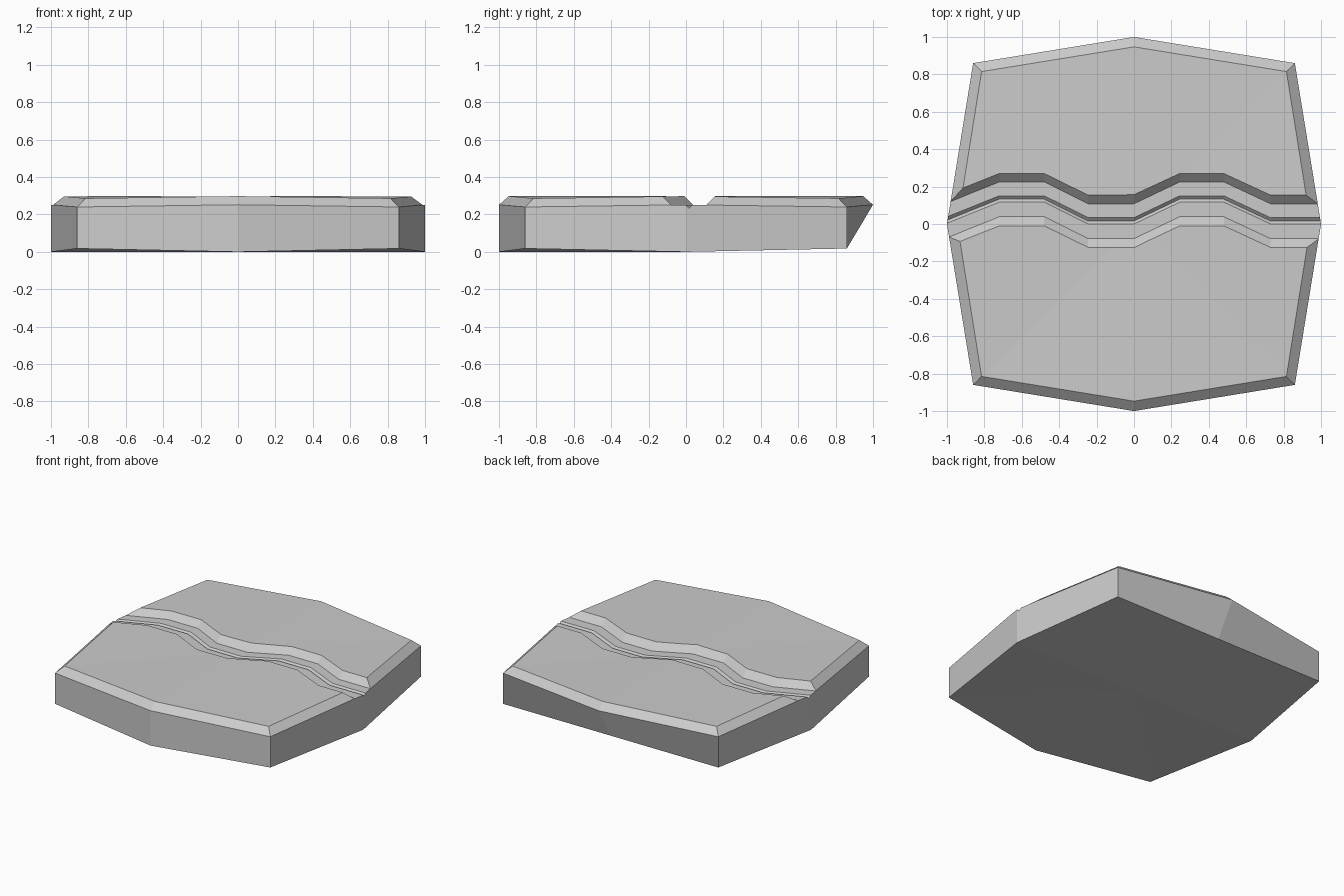
import bpy, bmesh

if "Cube" in bpy.data.objects:
    bpy.data.objects.remove(bpy.data.objects["Cube"])


def finish(bm, name):
    bmesh.ops.recalc_face_normals(bm, faces=bm.faces[:])
    mesh = bpy.data.meshes.new(name)
    bm.to_mesh(mesh)
    bm.free()
    obj = bpy.data.objects.new(name, mesh)
    bpy.context.collection.objects.link(obj)
    return obj


def bridge(bm, a, b, closed=True):
    n = len(a)
    for i in range(n if closed else n - 1):
        j = (i + 1) % n
        bm.faces.new((a[i], a[j], b[j], b[i]))


# Stone tile: eight-sided slab with a chamfered, slightly domed top
def ring(bm, mid, side, corner, z_mid, z_corner, back=None):
    back = back or (0, mid, z_mid)
    pts = [back, (corner, corner, z_corner), (side, 0, z_mid), (corner, -corner, z_corner),
           (0, -mid, z_mid), (-corner, -corner, z_corner), (-side, 0, z_mid), (-corner, corner, z_corner)]
    return [bm.verts.new(p) for p in pts]


bm = bmesh.new()
bottom = ring(bm, 1, 1, 0.86, 0, 0.018, back=(0, 0.86, 0.018))
rim = ring(bm, 1, 1, 0.86, 0.252, 0.24)
top = ring(bm, 0.947, 0.945, 0.815, 0.298, 0.286)
bridge(bm, bottom, rim)
bridge(bm, rim, top)
for loop, z in ((bottom, 0), (top, 0.298)):
    hub = bm.verts.new((0, 0, z))
    for i in range(8):
        bm.faces.new((loop[i], loop[(i + 1) % 8], hub))
tile = finish(bm, "stone_tile")

# Winding channel cutter: one cross-section swept along a zigzag path
section = [(-0.18, 0.35), (-0.078, 0.25), (0.0, 0.25), (0.016, 0.234),
           (0.034, 0.25), (0.108, 0.25), (0.21, 0.35)]
path = [(-1.06, -0.02), (-0.72, 0.117), (-0.48, 0.117), (-0.245, 0), (0, 0),
        (0.245, 0.117), (0.48, 0.117), (0.73, 0), (1.06, 0)]
bm = bmesh.new()
rows = [[bm.verts.new((x, y + dy, z)) for y, z in section] for x, dy in path]
for a, b in zip(rows, rows[1:]):
    bridge(bm, a, b)
bm.faces.new(rows[0])
bm.faces.new(rows[-1])
cutter = finish(bm, "channel_cutter")
cutter.hide_render = True
cutter.hide_set(True)

cut = tile.modifiers.new("channel", "BOOLEAN")
cut.operation = "DIFFERENCE"
cut.solver = "EXACT"
cut.object = cutter
